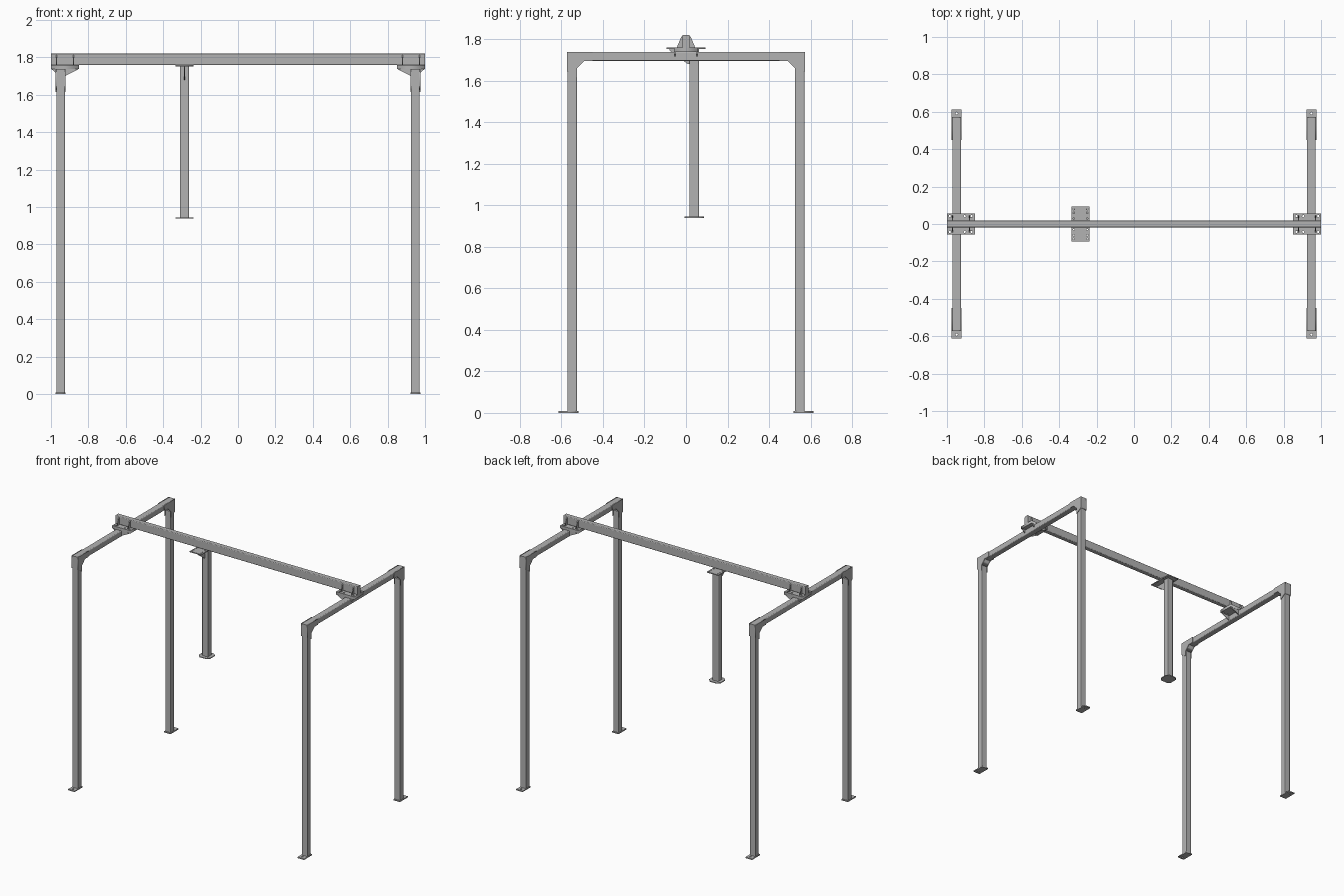
import bpy
import math
from mathutils import Matrix, Vector

default = bpy.data.objects.get("Cube")
if default:
    bpy.data.objects.remove(default, do_unlink=True)

GREY = (0.45, 0.45, 0.45, 1)
steel = bpy.data.materials.new("grey steel")
steel.use_nodes = True
steel.diffuse_color = GREY
steel.node_tree.nodes["Principled BSDF"].inputs["Base Color"].default_value = GREY

# Each plane lists the directions of its u, v and thickness axes
PLANES = {
    "XY": ((1, 0, 0), (0, 1, 0), (0, 0, 1)),
    "XZ": ((1, 0, 0), (0, 0, 1), (0, -1, 0)),
    "YZ": ((0, 1, 0), (0, 0, 1), (1, 0, 0)),
}


def mirror(obj, axes):
    if axes:
        mod = obj.modifiers.new("mirror", "MIRROR")
        mod.use_axis = ["X" in axes, "Y" in axes, False]
        mod.use_mirror_merge = False


def add_mesh(name, mesh, axes):
    mesh.materials.clear()
    mesh.materials.append(steel)
    obj = bpy.data.objects.new(name, mesh)
    bpy.context.collection.objects.link(obj)
    mirror(obj, axes)
    return obj


def plate(name, plane, outline, offset, thick, holes=(), radius=0.006, axes=""):
    """Flat cut plate with round holes, centred on offset along its normal."""
    curve = bpy.data.curves.new(name, "CURVE")
    curve.dimensions = "2D"
    curve.fill_mode = "BOTH"
    curve.extrude = thick / 2
    loops = [outline]
    for u, v in holes:
        angles = [math.tau * i / 12 for i in range(12)]
        loops.append([(u + radius * math.cos(a), v + radius * math.sin(a)) for a in angles])
    for loop in loops:
        spline = curve.splines.new("POLY")
        spline.points.add(len(loop) - 1)
        for point, (u, v) in zip(spline.points, loop):
            point.co = (u, v, 0, 1)
        spline.use_cyclic_u = True
    temp = bpy.data.objects.new(name + " outline", curve)
    bpy.context.collection.objects.link(temp)
    graph = bpy.context.evaluated_depsgraph_get()
    mesh = bpy.data.meshes.new_from_object(temp.evaluated_get(graph))
    bpy.data.objects.remove(temp, do_unlink=True)
    u, v, w = (Vector(a) for a in PLANES[plane])
    turn = Matrix((u, v, w)).transposed().to_4x4()
    mesh.transform(Matrix.Translation(w * (offset * sum(w))) @ turn)
    return add_mesh(name, mesh, axes)


def rect(u0, u1, v0, v1, cut=0.0):
    """Rectangle outline, with optional clipped corners."""
    if not cut:
        return [(u0, v0), (u1, v0), (u1, v1), (u0, v1)]
    return [(u0 + cut, v0), (u1 - cut, v0), (u1, v0 + cut), (u1, v1 - cut),
            (u1 - cut, v1), (u0 + cut, v1), (u0, v1 - cut), (u0, v0 + cut)]


def tube(name, low, high, axes=""):
    """Square steel section with rounded long edges."""
    low, high = Vector(low), Vector(high)
    bpy.ops.mesh.primitive_cube_add(size=1)
    obj = bpy.context.object
    obj.name = name
    size = high - low
    obj.data.transform(Matrix.Translation((low + high) / 2) @ Matrix.Diagonal((*size, 1)))
    obj.data.materials.append(steel)
    # Only the edges along the length are rounded
    length = max(range(3), key=lambda i: size[i])
    weights = obj.data.attributes.new("bevel_weight_edge", "FLOAT", "EDGE")
    for edge in obj.data.edges:
        a, b = (obj.data.vertices[i].co for i in edge.vertices)
        weights.data[edge.index].value = float(abs(a[length] - b[length]) > size[length] / 2)
    bpy.ops.object.shade_smooth_by_angle(angle=math.radians(35))
    bevel = obj.modifiers.new("rounded", "BEVEL")
    bevel.limit_method = "WEIGHT"
    bevel.width = 0.005
    bevel.segments = 3
    mirror(obj, axes)
    return obj


# Portal frames: one quarter mirrored to both ends and both sides
IN, OUT = 0.925, 0.971
tube("leg", (IN, 0.525, 0.004), (OUT, 0.57, 1.696), "XY")
tube("cross_beam", (IN, -0.57, 1.695), (OUT, 0.57, 1.738), "X")
plate("foot_plate", "XY", rect(0.921, 0.975, 0.518, 0.613), 0.004, 0.008,
      [(0.948, 0.592)], axes="XY")

# Corner brackets: cheek plates, inner web and outer cover
cheek = [(0.573, 1.738), (0.45, 1.738), (0.45, 1.695), (0.49, 1.695),
         (0.525, 1.66), (0.525, 1.615), (0.573, 1.645)]
for name, x in (("inner_corner_cheek", IN - 0.002), ("outer_corner_cheek", OUT + 0.002)):
    plate(name, "YZ", cheek, x, 0.004, axes="XY")
plate("corner_web", "YZ", [(0.525, 1.66), (0.525, 1.695), (0.49, 1.695)],
      0.948, 0.046, axes="XY")
plate("corner_cover", "XZ", rect(IN, OUT, 1.645, 1.738), 0.5715, 0.003, axes="XY")

# Main beam resting across the two frames
tube("main_beam", (-1, -0.018, 1.759), (1, 0.018, 1.82))

# Beam seats: stacked plates, upright ribs and lower gussets
seat_holes = [(x, y) for x in (0.868, 0.905, 0.985) for y in (-0.042, 0.042)]
plate("seat_lower_plate", "XY", rect(0.85, 1.0, -0.057, 0.057), 1.743, 0.01,
      seat_holes, axes="X")
plate("seat_upper_plate", "XY", rect(0.85, 1.0, -0.057, 0.057), 1.7535, 0.011,
      seat_holes, axes="X")
rib = [(0.018, 1.758), (0.045, 1.758), (0.022, 1.812), (0.018, 1.812)]
for x in (0.88, 0.97):
    plate("seat_rib", "YZ", rib, x, 0.005, axes="XY")
plate("seat_inner_gusset", "XZ", [(IN, 1.738), (IN, 1.7), (0.852, 1.738)],
      0.053, 0.005, axes="XY")
plate("seat_outer_gusset", "XZ", [(OUT, 1.738), (OUT, 1.715), (0.998, 1.738)],
      0.053, 0.005, axes="XY")

# Hanging post below the beam, set off to one side
MID = -0.286
tube("hanging_post", (MID - 0.024, 0.017, 0.944), (MID + 0.024, 0.063, 1.752))
hang_holes = [(MID + sx * 0.036, y) for sx in (-1, 1)
              for y in (-0.08, -0.06, -0.03, 0.03, 0.06, 0.08)]
plate("hanger_top_plate", "XY", rect(MID - 0.047, MID + 0.047, -0.094, 0.094),
      1.7555, 0.007, hang_holes, 0.004)
plate("hanger_gusset", "YZ", [(0.018, 1.752), (0.018, 1.68), (0.008, 1.68), (-0.08, 1.745),
                              (-0.08, 1.752)], MID, 0.006)
plate("post_bottom_plate", "XY", rect(MID - 0.047, MID + 0.047, -0.007, 0.087, 0.02),
      0.942, 0.006)
